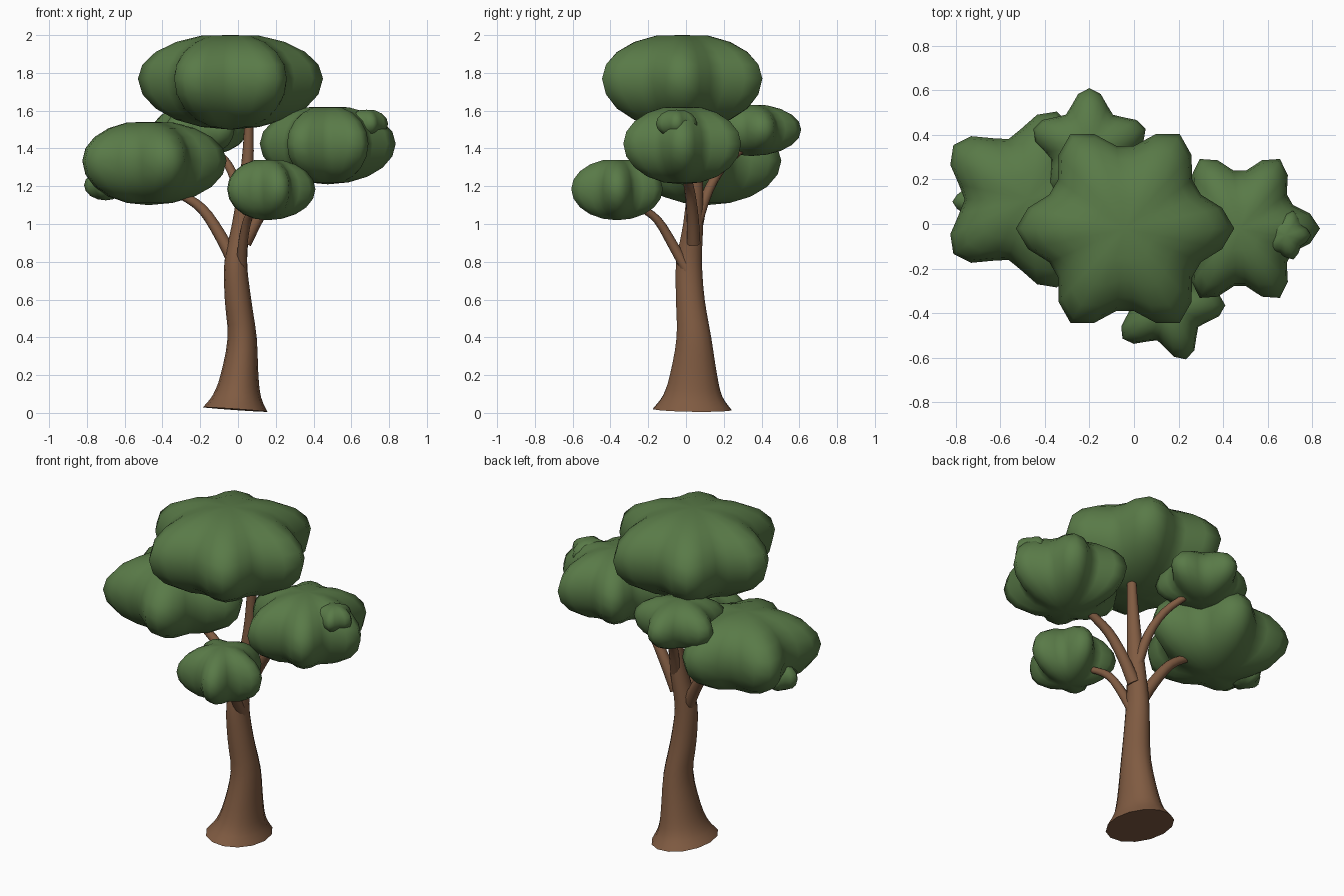
import bpy, bmesh, math
from mathutils import Vector

if "Cube" in bpy.data.objects:
    bpy.data.objects.remove(bpy.data.objects["Cube"])


def material(name, color):
    m = bpy.data.materials.new(name)
    m.diffuse_color = (*color, 1)
    m.use_nodes = True
    m.node_tree.nodes["Principled BSDF"].inputs["Base Color"].default_value = m.diffuse_color
    return m


BARK = material("bark brown", (0.216, 0.105, 0.054))
LEAF = material("leaf green", (0.100, 0.195, 0.064))


def finish(name, bm, mat, angle=50):
    bmesh.ops.recalc_face_normals(bm, faces=bm.faces)
    me = bpy.data.meshes.new(name)
    bm.to_mesh(me)
    bm.free()
    ob = bpy.data.objects.new(name, me)
    bpy.context.collection.objects.link(ob)
    me.materials.append(mat)
    bpy.ops.object.select_all(action='DESELECT')
    ob.select_set(True)
    bpy.context.view_layer.objects.active = ob
    bpy.ops.object.shade_smooth_by_angle(angle=math.radians(angle))
    return ob


def skin(bm, rings):
    """Bridge rings of equal vertex count into side walls."""
    n = len(rings[0])
    for a, b in zip(rings, rings[1:]):
        for i in range(n):
            j = (i + 1) % n
            bm.faces.new((a[i], a[j], b[j], b[i]))


def spline(pts, steps=3):
    """Catmull-Rom refinement of a list of equal-length tuples."""
    p = [Vector(q) for q in pts]
    p = [2 * p[0] - p[1]] + p + [2 * p[-1] - p[-2]]
    out = []
    for k in range(1, len(p) - 2):
        a, b, c, d = p[k - 1:k + 3]
        for s in range(steps):
            t = s / steps
            out.append(0.5 * (2 * b + (c - a) * t + (2 * a - 5 * b + 4 * c - d) * t * t
                              + (3 * b - a - 3 * c + d) * t ** 3))
    return out + [p[-2]]


def branch(name, path, r0, r1, sides=10):
    """Round tapering limb along a path."""
    pts = spline(path)
    bm = bmesh.new()
    rings = []
    for k, p in enumerate(pts):
        t = (pts[min(k + 1, len(pts) - 1)] - pts[max(k - 1, 0)]).normalized()
        u = t.cross(Vector((0.3, 0.2, 1))).normalized()
        v = t.cross(u)
        r = r0 + (r1 - r0) * k / (len(pts) - 1)
        rings.append([bm.verts.new(p + r * (u * math.cos(w) + v * math.sin(w)))
                      for w in (2 * math.pi * i / sides for i in range(sides))])
    skin(bm, rings)
    bm.faces.new(rings[0])
    bm.faces.new(rings[-1])
    finish(name, bm, BARK)


def foliage(name, center, tip, valley, z_low, z_high, lobes, turn=0, segs=30, rows=10):
    """Flattened, star-lobed leaf clump with pointed underside."""
    c = Vector(center)
    bm = bmesh.new()
    rings = []
    for k in range(1, rows):
        th = math.pi * k / rows
        s, h = math.sin(th), math.cos(th)
        ring = []
        for i in range(segs):
            a = 2 * math.pi * i / segs
            w = 0.5 + 0.5 * math.cos(lobes * a)
            r = s * (tip + (valley - tip) * (1 - w) * s ** 0.5)
            z = c.z + (min(1, h * 1.04) * (z_high - c.z) if h > 0 else h * (c.z - z_low))
            ang = a + math.radians(turn)
            ring.append(bm.verts.new((c.x + r * math.cos(ang), c.y + r * math.sin(ang), z)))
        rings.append(ring)
    skin(bm, rings)
    for ring, z in ((rings[0], z_high), (rings[-1], z_low)):
        pole = bm.verts.new((c.x, c.y, z))
        for i in range(segs):
            bm.faces.new((ring[i], ring[(i + 1) % segs], pole))
    finish(name, bm, LEAF, 80)


# Trunk: oval cross-sections (z, centre x, centre y, radius x, radius y), flared tilted foot
sections = [(0.018, -0.015, 0.033, 0.17, 0.212), (0.09, -0.005, 0.035, 0.127, 0.16),
            (0.2, 0.008, 0.04, 0.10, 0.128), (0.4, 0.022, 0.042, 0.077, 0.094),
            (0.6, 0.0, 0.023, 0.070, 0.078), (0.8, -0.012, 0.016, 0.060, 0.070),
            (1.0, 0.016, 0.038, 0.048, 0.054), (1.25, 0.045, 0.050, 0.036, 0.040),
            (1.45, 0.056, 0.050, 0.027, 0.031), (1.6, 0.056, 0.046, 0.022, 0.025)]
bm = bmesh.new()
rings = []
for z, cx, cy, rx, ry in spline(sections):
    tilt = 0.075 * max(0, 1 - z / 0.3)
    ring = []
    for i in range(14):
        a = 2 * math.pi * i / 14
        dx, dy = rx * math.cos(a), ry * math.sin(a)
        ring.append(bm.verts.new((cx + dx, cy + dy, max(0, z - tilt * dx - 0.015 * dy))))
    rings.append(ring)
skin(bm, rings)
bm.faces.new(rings[0])
bm.faces.new(rings[-1])
finish("trunk", bm, BARK)

# Branches
branch("left_branch", [(-0.02, 0.02, 0.8), (-0.1, 0.05, 0.95), (-0.19, 0.08, 1.08),
                       (-0.30, 0.1, 1.155), (-0.42, 0.11, 1.22)], 0.037, 0.018)
branch("right_branch", [(0.035, 0.04, 0.9), (0.11, 0.035, 1.04), (0.2, 0.02, 1.17),
                        (0.32, 0.0, 1.26), (0.44, -0.02, 1.34)], 0.037, 0.018)
branch("front_branch", [(0.02, 0.02, 0.73), (0.025, -0.07, 0.89), (0.05, -0.15, 1.02),
                        (0.09, -0.24, 1.085), (0.14, -0.33, 1.12)], 0.030, 0.015)
branch("back_branch", [(0.03, 0.05, 0.98), (0.0, 0.12, 1.18), (-0.05, 0.2, 1.31),
                       (-0.12, 0.29, 1.39), (-0.18, 0.34, 1.45)], 0.030, 0.015)

# Foliage clumps
foliage("top_foliage", (-0.04, -0.02, 1.77), 0.49, 0.36, 1.5, 2.0, 6)
foliage("right_foliage", (0.475, -0.02, 1.425), 0.36, 0.25, 1.21, 1.62, 6)
foliage("left_foliage", (-0.475, 0.11, 1.335), 0.415, 0.285, 1.1, 1.54, 5)
foliage("back_foliage", (-0.2, 0.345, 1.5), 0.265, 0.18, 1.36, 1.63, 5, 18)
foliage("front_foliage", (0.155, -0.365, 1.185), 0.255, 0.165, 1.02, 1.34, 5)
foliage("right_small_tuft", (0.68, -0.05, 1.53), 0.115, 0.085, 1.46, 1.605, 5, 0, 20, 8)
foliage("left_small_tuft", (-0.7, 0.1, 1.205), 0.115, 0.085, 1.125, 1.28, 5, 36, 20, 8)
